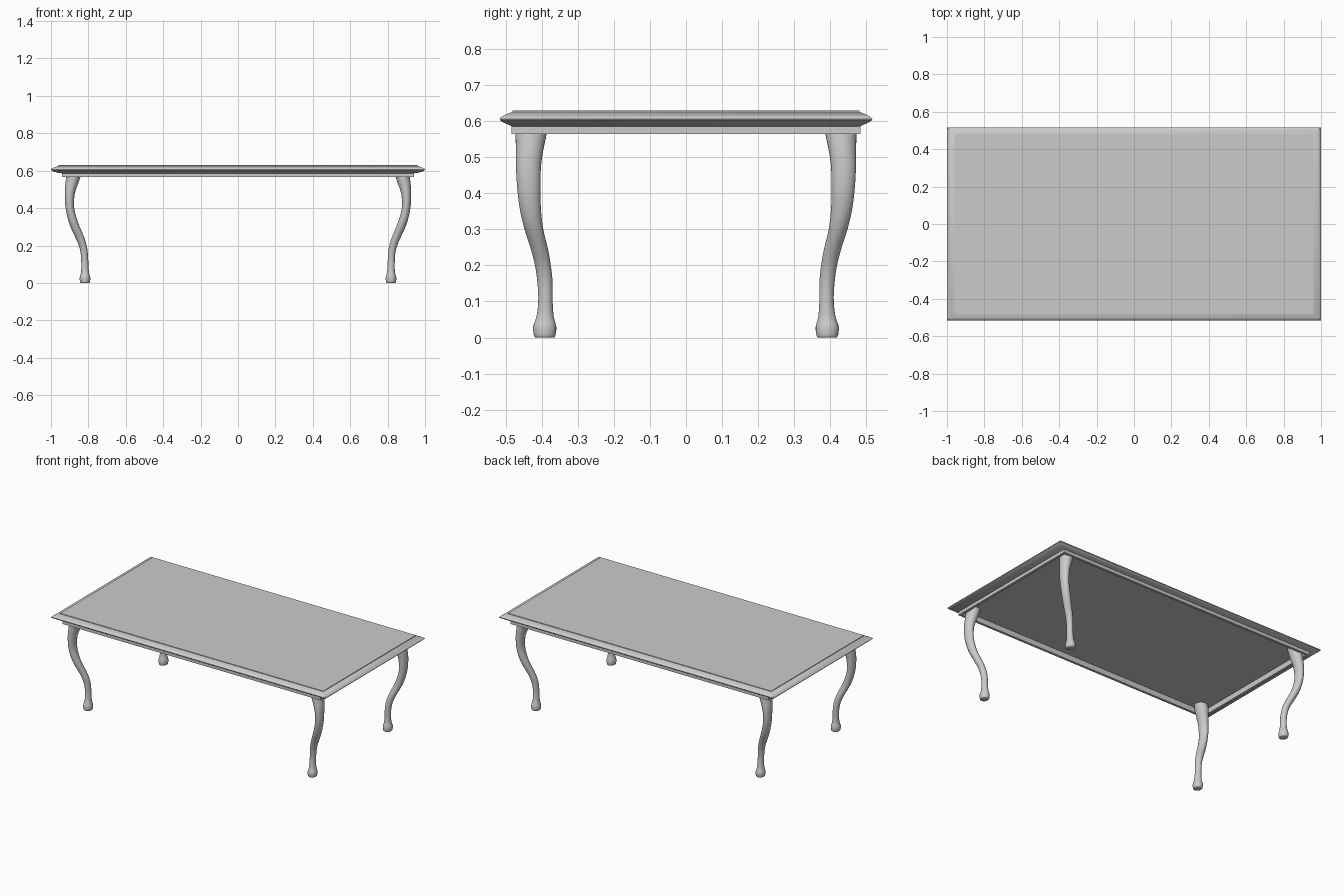
import bpy, bmesh, math

if "Cube" in bpy.data.objects:
    bpy.data.objects.remove(bpy.data.objects["Cube"])


def loft(name, rings, angle):
    """Skin a list of equal-length closed rings and cap both ends."""
    bm = bmesh.new()
    loops = [[bm.verts.new(p) for p in ring] for ring in rings]
    n = len(loops[0])
    for a, b in zip(loops, loops[1:]):
        for i in range(n):
            j = (i + 1) % n
            bm.faces.new((a[i], a[j], b[j], b[i]))
    bm.faces.new(loops[0][::-1])
    bm.faces.new(loops[-1])
    bmesh.ops.recalc_face_normals(bm, faces=bm.faces)
    mesh = bpy.data.meshes.new(name)
    bm.to_mesh(mesh)
    bm.free()
    obj = bpy.data.objects.new(name, mesh)
    bpy.context.collection.objects.link(obj)
    bpy.ops.object.select_all(action='DESELECT')
    obj.select_set(True)
    bpy.context.view_layer.objects.active = obj
    bpy.ops.object.shade_smooth_by_angle(angle=math.radians(angle))
    return obj


def smooth_path(keys, steps):
    """Catmull-Rom interpolation through the key rows."""
    out = []
    for i in range(len(keys) - 1):
        p0, p1 = keys[max(i - 1, 0)], keys[i]
        p2, p3 = keys[i + 1], keys[min(i + 2, len(keys) - 1)]
        for s in range(steps):
            t = s / steps
            out.append([0.5 * (2 * b + (c - a) * t + (2 * a - 5 * b + 4 * c - d) * t * t
                               + (3 * b - a - 3 * c + d) * t ** 3)
                        for a, b, c, d in zip(p0, p1, p2, p3)])
    out.append(keys[-1])
    return out


# Table top: half width, half depth, height from the recessed underside to the top
top_profile = [
    (0.925, 0.468, 0.600), (0.925, 0.468, 0.565),
    (0.942, 0.484, 0.565), (0.942, 0.484, 0.586),
    (0.957, 0.488, 0.588), (0.975, 0.496, 0.592), (0.990, 0.508, 0.597),
    (0.999, 0.516, 0.603), (1.000, 0.517, 0.607), (0.995, 0.513, 0.612),
    (0.980, 0.500, 0.619), (0.962, 0.485, 0.625),
    (0.959, 0.482, 0.626), (0.959, 0.482, 0.630),
]
loft("table_top",
     [[(-x, -y, z), (x, -y, z), (x, y, z), (-x, y, z)] for x, y, z in top_profile], 35)

# Cabriole legs: height, centre x, centre y, radius x, radius y
leg_keys = [
    (0.000, 0.818, 0.392, 0.023, 0.026), (0.006, 0.818, 0.392, 0.027, 0.030),
    (0.030, 0.818, 0.392, 0.028, 0.032), (0.058, 0.818, 0.391, 0.021, 0.024),
    (0.100, 0.819, 0.390, 0.019, 0.020), (0.150, 0.821, 0.391, 0.019, 0.021),
    (0.200, 0.830, 0.397, 0.021, 0.022), (0.250, 0.849, 0.408, 0.024, 0.024),
    (0.300, 0.871, 0.422, 0.025, 0.026), (0.350, 0.888, 0.431, 0.024, 0.029),
    (0.410, 0.900, 0.436, 0.023, 0.032), (0.480, 0.899, 0.437, 0.027, 0.035),
    (0.530, 0.889, 0.433, 0.034, 0.039), (0.565, 0.881, 0.430, 0.038, 0.043),
    (0.600, 0.874, 0.427, 0.042, 0.040),
]
rows = smooth_path(leg_keys, 3)
SIDES = 24
for side_x, x_name in ((-1, "left"), (1, "right")):
    for side_y, y_name in ((-1, "front"), (1, "back")):
        rings = [[(side_x * (cx + rx * math.cos(a)), side_y * (cy + ry * math.sin(a)), z)
                  for a in (2 * math.pi * k / SIDES for k in range(SIDES))]
                 for z, cx, cy, rx, ry in rows]
        loft(f"{y_name}_{x_name}_leg", rings, 50)
